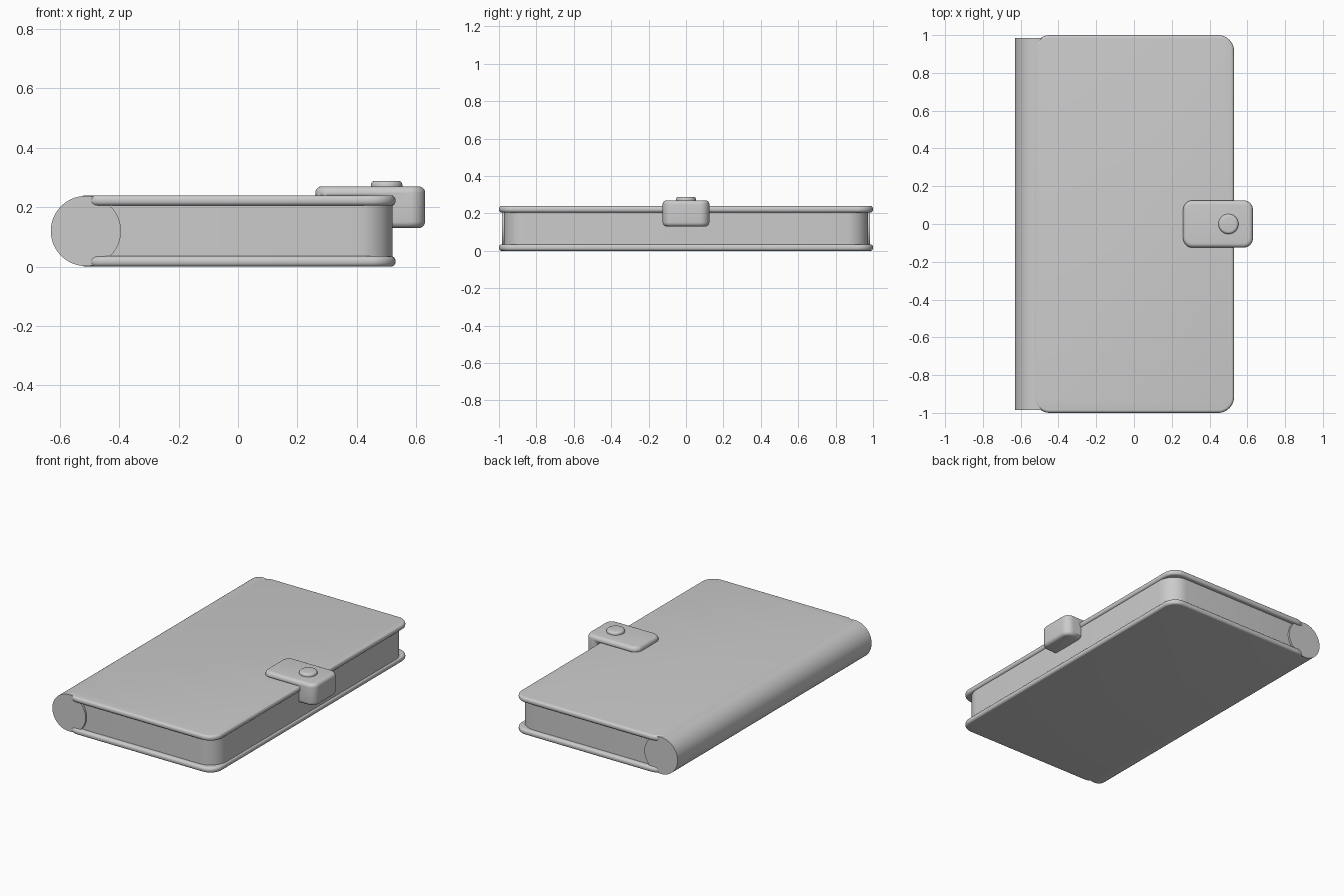
import bpy, bmesh, math
from mathutils import Vector

if "Cube" in bpy.data.objects:
    bpy.data.objects.remove(bpy.data.objects["Cube"])


def finish(bm, name, angle=35):
    bmesh.ops.recalc_face_normals(bm, faces=bm.faces[:])
    mesh = bpy.data.meshes.new(name)
    bm.to_mesh(mesh)
    bm.free()
    ob = bpy.data.objects.new(name, mesh)
    bpy.context.collection.objects.link(ob)
    bpy.ops.object.select_all(action='DESELECT')
    bpy.context.view_layer.objects.active = ob
    ob.select_set(True)
    bpy.ops.object.shade_smooth_by_angle(angle=math.radians(angle))
    return ob


def rim_bevel(bm, size, segments, zs):
    # round every edge lying in one of the given z planes
    rim = [e for e in bm.edges
           if any(all(abs(v.co.z - z) < 1e-5 for v in e.verts) for z in zs)]
    bmesh.ops.bevel(bm, geom=rim, offset=size, segments=segments,
                    profile=0.5, affect='EDGES')


def slab(name, x, y, z, corner=0, rim=0):
    # box with rounded vertical corners and a rounded rim
    bm = bmesh.new()
    bmesh.ops.create_cube(bm, size=1)
    lo, hi = Vector((x[0], y[0], z[0])), Vector((x[1], y[1], z[1]))
    for v in bm.verts:
        v.co = (lo + hi) / 2 + v.co * (hi - lo)
    if corner:
        edges = [e for e in bm.edges
                 if abs(e.verts[0].co.z - e.verts[1].co.z) > 1e-4]
        bmesh.ops.bevel(bm, geom=edges, offset=corner, segments=10,
                        profile=0.5, affect='EDGES')
    if rim:
        rim_bevel(bm, rim, 5, z)
    return finish(bm, name)


def cylinder(name, radius, depth, centre, along_y=False, segments=64, bevel=0):
    bm = bmesh.new()
    bmesh.ops.create_cone(bm, cap_ends=True, segments=segments,
                          radius1=radius, radius2=radius, depth=depth)
    if bevel:
        rim_bevel(bm, bevel, 5, [depth / 2])
    if along_y:
        for v in bm.verts:
            v.co = (v.co.x, v.co.z, v.co.y)
    bmesh.ops.translate(bm, verts=bm.verts[:], vec=centre)
    return finish(bm, name)


# front and back covers
for name, z0 in (("bottom_cover", 0.0), ("top_cover", 0.205)):
    slab(name, (-0.53, 0.53), (-1, 1), (z0, z0 + 0.035), 0.085, 0.015)

# page block between the covers
slab("page_block", (-0.52, 0.52), (-0.973, 0.973), (0.02, 0.22), 0.115)

# rounded spine
cylinder("spine", 0.118, 1.97, (-0.512, 0, 0.12), along_y=True, segments=96)

# clasp strap folding over the cover edge
clasp = slab("clasp", (0.26, 0.63), (-0.125, 0.125), (0.13, 0.27), 0.05, 0.022)
cutter = slab("clasp_cutter", (0.1, 0.515), (-0.3, 0.3), (0.05, 0.238))
cutter.hide_render = True
mod = clasp.modifiers.new("fold", 'BOOLEAN')
mod.operation = 'DIFFERENCE'
mod.object = cutter
mod.solver = 'EXACT'
bpy.context.view_layer.objects.active = clasp
bpy.ops.object.modifier_apply(modifier=mod.name)
bpy.data.objects.remove(cutter, do_unlink=True)

# snap button
cylinder("snap_button", 0.053, 0.03, (0.5, 0, 0.274), bevel=0.014)
